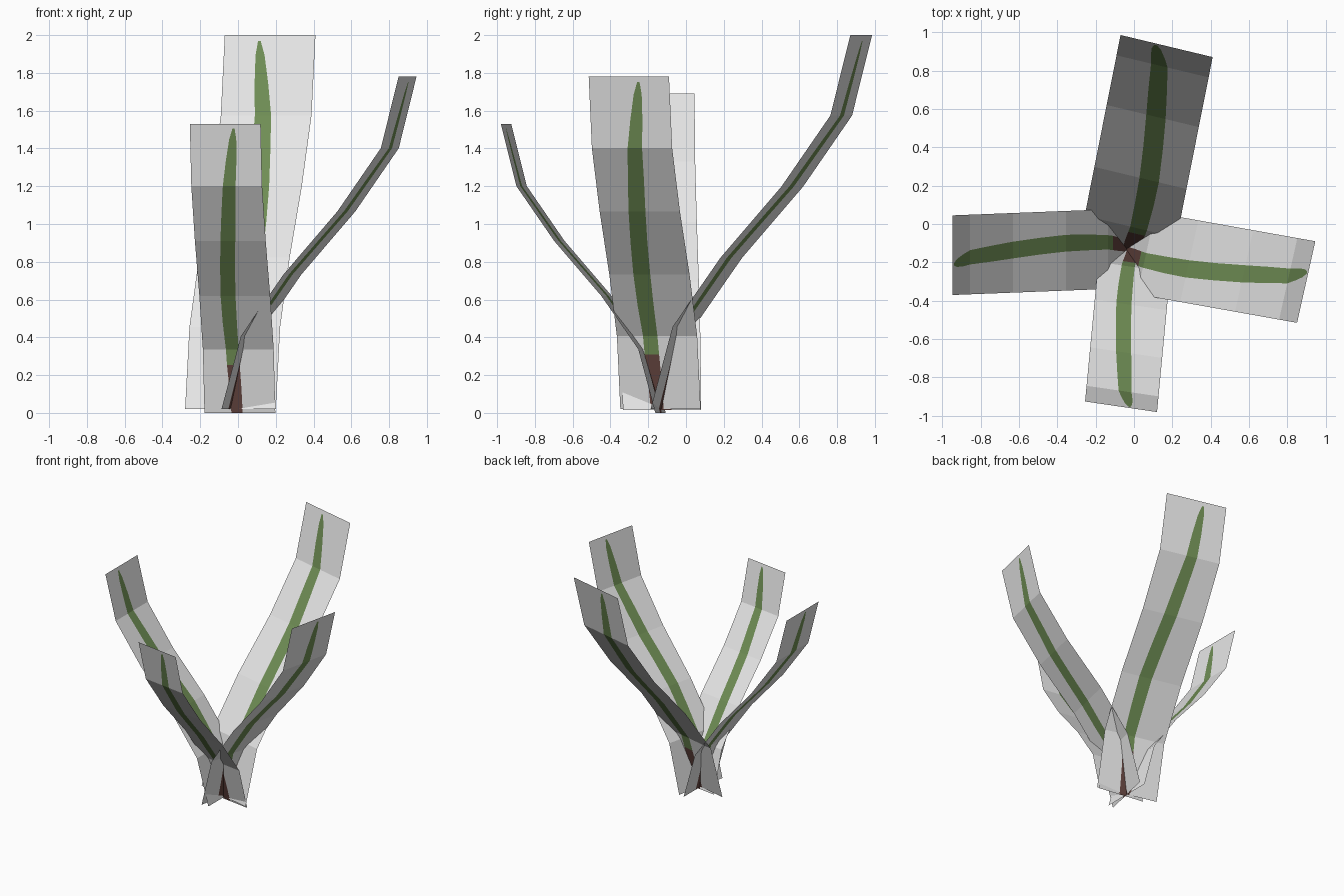
import bpy, bmesh

if "Cube" in bpy.data.objects:
    bpy.data.objects.remove(bpy.data.objects["Cube"])


def material(name, rgb):
    m = bpy.data.materials.new(name)
    m.diffuse_color = (*rgb, 1.0)
    m.use_nodes = True
    m.node_tree.nodes["Principled BSDF"].inputs["Base Color"].default_value = m.diffuse_color
    return m


MATS = [material("pale_grey", (0.8, 0.8, 0.8)),
        material("leaf_green", (0.16, 0.27, 0.09)),
        material("stem_brown", (0.13, 0.06, 0.05))]

# Shared bend profile of every card at v = 0, .2, .4, .6, .8, 1
REACH = [0, 0.11, 0.35, 0.655, 0.90, 1]
RISE = [0, 0.22, 0.405, 0.595, 0.785, 1]

# Painted blade: (v along the card, centre offset, half width), in half card widths
BLADE = [(0, 0.08, 0.16), (0.08, 0.11, 0.17), (0.15, 0.15, 0.18), (0.2, 0.17, 0.18),
         (0.3, 0.19, 0.20), (0.4, 0.19, 0.21), (0.5, 0.14, 0.21), (0.6, 0.07, 0.21),
         (0.7, 0.00, 0.20), (0.8, -0.07, 0.18), (0.88, -0.14, 0.15), (0.95, -0.20, 0.10),
         (0.985, -0.23, 0.03), (1, -0.23, 0.03)]


def sample(table, v):
    i = min(int(v * 5 + 1e-6), 4)
    return table[i] + (table[i + 1] - table[i]) * (v * 5 - i)


def leaf_card(name, base, tip, half):
    """Bent card from base to tip (x, y, z); half = vector from middle to right edge."""
    bm = bmesh.new()
    rows = []
    for v, centre, width in BLADE:
        r, h = sample(REACH, v), sample(RISE, v)
        x = base[0] + (tip[0] - base[0]) * r
        y = base[1] + (tip[1] - base[1]) * r
        z = base[2] + (tip[2] - base[2]) * h
        rows.append([bm.verts.new((x + half[0] * u, y + half[1] * u, z))
                     for u in (-1, centre - width, centre + width, 1)])
    for k in range(len(rows) - 1):
        a, b = rows[k], rows[k + 1]
        for c in range(3):
            f = bm.faces.new((a[c], a[c + 1], b[c + 1], b[c]))
            # Middle column is the blade: brown stem at the foot, green above
            if c == 1 and BLADE[k][0] < 0.98:
                f.material_index = 2 if BLADE[k][0] < 0.14 else 1
    me = bpy.data.meshes.new(name)
    bm.to_mesh(me)
    bm.free()
    for m in MATS:
        me.materials.append(m)
    ob = bpy.data.objects.new(name, me)
    bpy.context.collection.objects.link(ob)


# Four leaves fanning out from one root
leaf_card("back_leaf", (-0.04, -0.13, 0.02), (0.17, 0.9275, 2.0), (0.24, -0.0575))
leaf_card("right_leaf", (-0.04, -0.135, 0.02), (0.8975, -0.3025, 1.78), (-0.0475, -0.2125))
leaf_card("left_leaf", (-0.035, -0.127, 0.015), (-0.945, -0.1625, 1.69), (0, 0.2075))
leaf_card("front_leaf", (0.01, -0.135, 0.0), (-0.0675, -0.9525, 1.53), (-0.1875, 0.0275))
